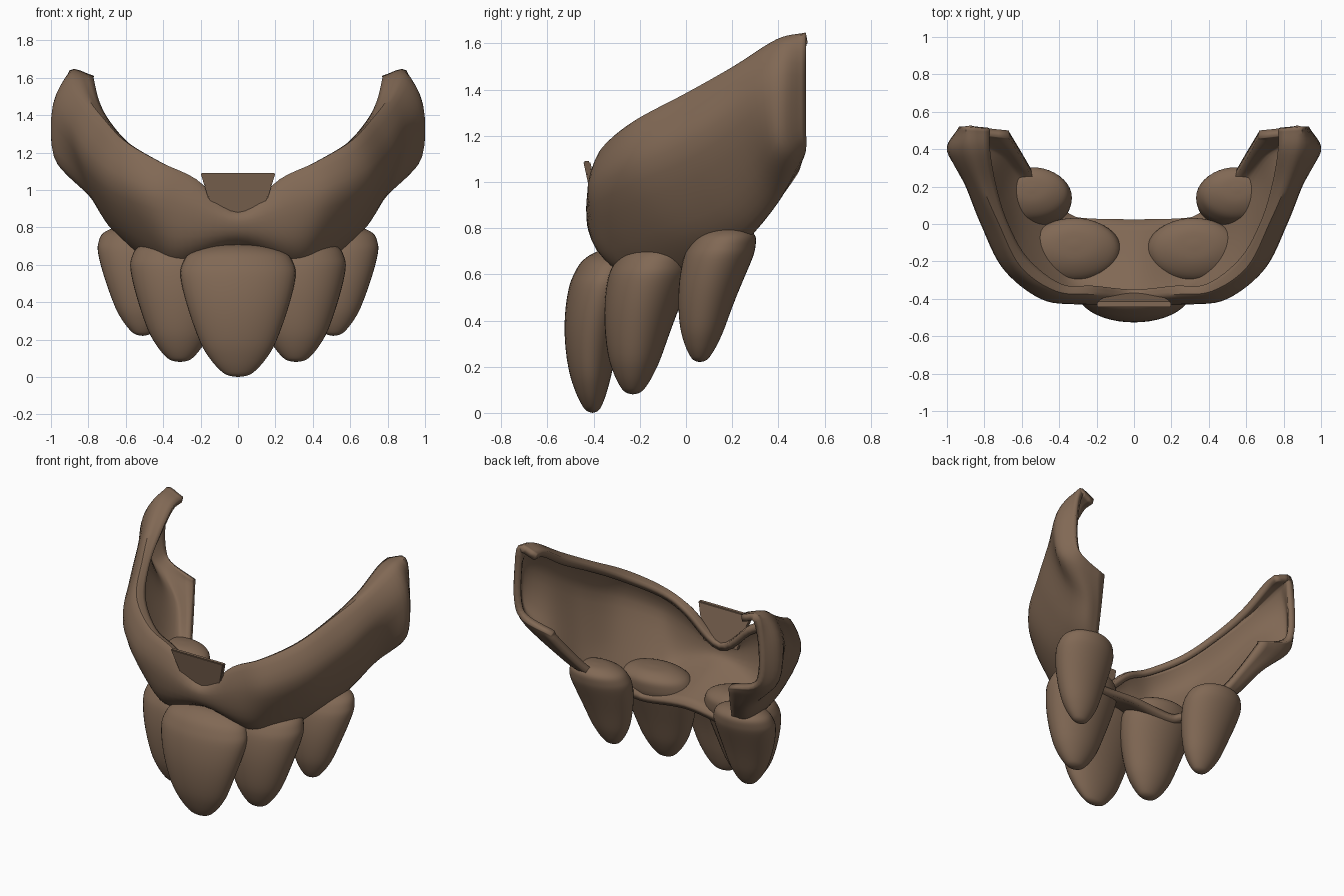
import bpy
import bmesh
from math import cos, sin, pi
from mathutils import Vector

default_cube = bpy.data.objects.get("Cube")
if default_cube:
    bpy.data.objects.remove(default_cube, do_unlink=True)

brown = bpy.data.materials.new("warm_brown")
brown.use_nodes = True
colour = (0.22, 0.14, 0.09, 1)
brown.diffuse_color = colour
shader = next(n for n in brown.node_tree.nodes if n.type == "BSDF_PRINCIPLED")
shader.inputs["Base Color"].default_value = colour
shader.inputs["Roughness"].default_value = 0.7


def spline(points, steps):
    """Sample a smooth curve that passes through all the points."""
    pts = [Vector(p) for p in points]
    pts = [pts[0] * 2 - pts[1]] + pts + [pts[-1] * 2 - pts[-2]]
    result = []
    for a, b, c, d in zip(pts, pts[1:], pts[2:], pts[3:]):
        for i in range(steps):
            t = i / steps
            slope_in, slope_out = (c - a) / 2, (d - b) / 2
            result.append(b + slope_in * t
                          + ((c - b) * 3 - slope_in * 2 - slope_out) * t ** 2
                          + ((b - c) * 2 + slope_in + slope_out) * t ** 3)
    result.append(pts[-2])
    return result


def finish(bm, name, angle=0.7):
    """Turn a bmesh into a smooth shaded brown object."""
    mesh = bpy.data.meshes.new(name)
    bm.to_mesh(mesh)
    bm.free()
    mesh.materials.append(brown)
    obj = bpy.data.objects.new(name, mesh)
    bpy.context.collection.objects.link(obj)
    bpy.ops.object.select_all(action="DESELECT")
    bpy.context.view_layer.objects.active = obj
    obj.select_set(True)
    bpy.ops.object.shade_smooth_by_angle(angle=angle)
    return obj


def build_shell():
    """Curved wall: cross-sections from the front centre to the arm end,
    each running inner lip, top, upper wall, lower wall, bottom, floor edge."""
    half = [
        [(0, -.35, .87), (0, -.4, .88), (0, -.43, .83),
         (0, -.39, .74), (0, -.23, .66), (0, .01, .57)],
        [(.22, -.33, 1.04), (.23, -.39, 1.05), (.3, -.43, .92),
         (.3, -.38, .7), (.29, -.21, .57), (.27, .03, .55)],
        [(.39, -.32, 1.13), (.43, -.37, 1.14), (.5, -.4, .97),
         (.46, -.29, .72), (.41, -.12, .58), (.36, .06, .57)],
        [(.57, -.18, 1.24), (.62, -.24, 1.25), (.7, -.24, 1.06),
         (.63, -.11, .8), (.54, .04, .66), (.45, .13, .63)],
        [(.68, .02, 1.36), (.74, 0, 1.375), (.82, 0, 1.17),
         (.73, .12, .88), (.65, .25, .77), (.53, .26, .74)],
        [(.74, .22, 1.47), (.83, .2, 1.49), (.9, .2, 1.3),
         (.83, .3, 1.03), (.74, .39, .92), (.6, .38, .89)],
        [(.77, .4, 1.59), (.89, .39, 1.61), (.99, .39, 1.45),
         (.985, .4, 1.18), (.87, .47, 1.07), (.66, .48, 1.03)],
        [(.77, .51, 1.61), (.9, .52, 1.64), (.93, .52, 1.46),
         (.93, .52, 1.24), (.87, .52, 1.14), (.67, .5, 1.08)],
    ]
    other = [[(-x, y, z) for x, y, z in row] for row in half[:0:-1]]
    rails = [spline(rail, 6) for rail in zip(*(other + half))]
    sections = [spline(section, 4) for section in zip(*rails)]
    bm = bmesh.new()
    grid = [[bm.verts.new(p) for p in section] for section in sections]
    for left, right in zip(grid, grid[1:]):
        for i in range(len(left) - 1):
            bm.faces.new((left[i], left[i + 1], right[i + 1], right[i]))
    bm.normal_update()
    shell = finish(bm, "shell_wall")
    solid = shell.modifiers.new("thickness", "SOLIDIFY")
    solid.thickness = 0.045
    solid.offset = -1


def build_plate(name, tip, top, half_width, half_depth, bow=0.03):
    """Egg-shaped lobe with a rounded point below and a low dome above."""
    profile = [(0, 0), (.15, .01), (.28, .04), (.47, .13), (.66, .27),
               (.88, .54), (.99, .75), (.96, .85), (.83, .93), (.48, .985),
               (0, 1)]
    rings = spline([(r, h, 0) for r, h in profile], 4)[1:-1]
    tip, top = Vector(tip), Vector(top)
    sides = 40
    bm = bmesh.new()
    loops = []
    for radius, height, _ in rings:
        centre = tip.lerp(top, height)
        centre.y -= bow * sin(pi * height)
        loops.append([bm.verts.new(centre + Vector((
            half_width * radius * cos(2 * pi * i / sides),
            half_depth * radius * sin(2 * pi * i / sides), 0)))
            for i in range(sides)])
    for low, high in zip(loops, loops[1:]):
        for i in range(sides):
            j = (i + 1) % sides
            bm.faces.new((low[i], low[j], high[j], high[i]))
    for loop, point in ((loops[0][::-1], tip), (loops[-1], top)):
        pole = bm.verts.new(point)
        for i in range(sides):
            bm.faces.new((loop[i], loop[(i + 1) % sides], pole))
    finish(bm, name, angle=1.2)


def build_tab():
    """Thin tilted tab that fills the notch at the front of the rim."""
    bm = bmesh.new()
    bmesh.ops.create_cube(bm, size=1)
    for v in bm.verts:
        upper = v.co.z > 0
        v.co = Vector((v.co.x * (.4 if upper else .26),
                       v.co.y * .03 - (.43 if upper else .38),
                       1.09 if upper else .86))
    bmesh.ops.bevel(bm, geom=bm.edges[:], offset=.005, segments=2, affect="EDGES")
    finish(bm, "front_tab")


build_shell()
build_tab()
build_plate("front_plate", (0, -.405, 0), (0, -.31, .71), .31, .145, .045)
for side, sign in (("left", 1), ("right", -1)):
    build_plate(side + "_middle_plate", (sign * .31, -.23, .08),
                (sign * .32, -.11, .74), .26, .18)
    build_plate(side + "_rear_plate", (sign * .51, .06, .22),
                (sign * .55, .19, .81), .21, .15)
